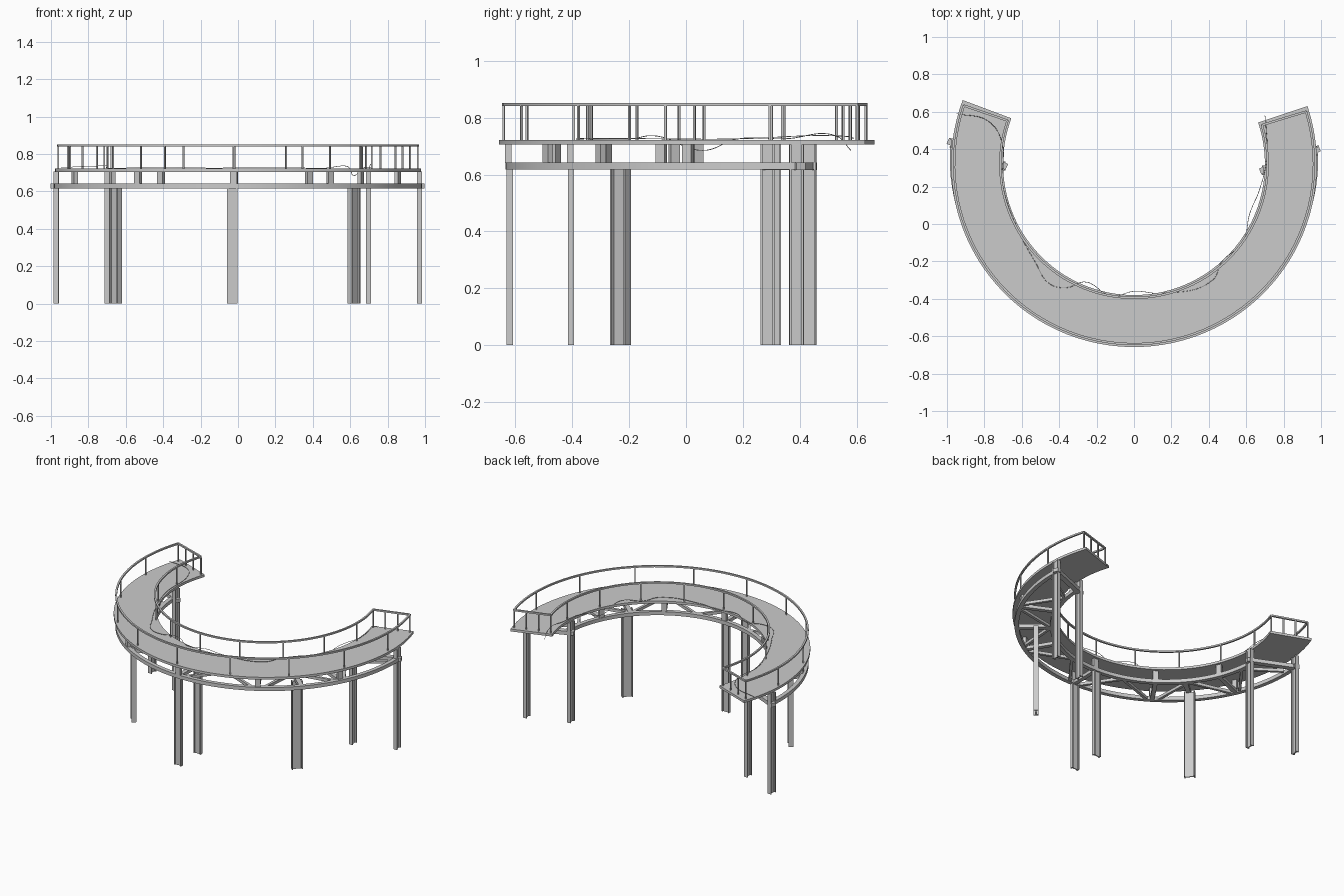
import bpy, bmesh, math
from mathutils import Vector

if "Cube" in bpy.data.objects:
    bpy.data.objects.remove(bpy.data.objects["Cube"])

CY = 0.32                      # centre of the curved walkway
A0, A1 = -200.5, 18.5          # end angles of the deck, degrees
MID = -91.5


def pt(r, a, z, cy=CY):
    a = math.radians(a)
    return Vector((r * math.cos(a), cy + r * math.sin(a), z))


def finish(bm, name):
    bmesh.ops.recalc_face_normals(bm, faces=bm.faces)
    me = bpy.data.meshes.new(name)
    bm.to_mesh(me)
    bm.free()
    ob = bpy.data.objects.new(name, me)
    bpy.context.collection.objects.link(ob)
    bpy.ops.object.select_all(action='DESELECT')
    ob.select_set(True)
    bpy.context.view_layer.objects.active = ob
    bpy.ops.object.shade_smooth_by_angle(angle=math.radians(30))
    return ob


def loft(bm, rings):
    rows = [[bm.verts.new(p) for p in ring] for ring in rings]
    n = len(rows[0])
    for a, b in zip(rows, rows[1:]):
        for i in range(n):
            bm.faces.new((a[i], a[(i + 1) % n], b[(i + 1) % n], b[i]))
    bm.faces.new(rows[0])
    bm.faces.new(rows[-1])


def arc_bar(bm, r0, r1, z0, z1, a0, a1, cy=CY, n=64):
    loft(bm, [[pt(r, a0 + (a1 - a0) * i / n, z, cy)
               for r, z in ((r0, z0), (r1, z0), (r1, z1), (r0, z1))]
              for i in range(n + 1)])


def beam(bm, p, q, w, h):
    # rectangular bar from p to q, w wide in plan and h tall
    p, q = Vector(p), Vector(q)
    d = (q - p).normalized()
    s = d.cross(Vector((0, 0, 1)))
    s = s.normalized() if s.length > 1e-4 else Vector((1, 0, 0))
    u = s.cross(d)
    loft(bm, [[c + s * w / 2 * i + u * h / 2 * j
               for i, j in ((-1, -1), (1, -1), (1, 1), (-1, 1))] for c in (p, q)])


def post(bm, x, y, z0, z1, ang, w, d):
    # upright box: w across, d along the direction ang
    a = math.radians(ang)
    u, v = Vector((math.cos(a), math.sin(a), 0)), Vector((-math.sin(a), math.cos(a), 0))
    loft(bm, [[Vector((x, y, z)) + u * d / 2 * i + v * w / 2 * j
               for i, j in ((-1, -1), (1, -1), (1, 1), (-1, 1))] for z in (z0, z1)])


def h_column(bm, x, y, top, ang, w, d, t=0.007):
    # two flanges at the sides joined by a web
    a = math.radians(ang)
    prof = [(-d / 2, -w / 2), (d / 2, -w / 2), (d / 2, -w / 2 + t), (t / 2, -w / 2 + t),
            (t / 2, w / 2 - t), (d / 2, w / 2 - t), (d / 2, w / 2), (-d / 2, w / 2),
            (-d / 2, w / 2 - t), (-t / 2, w / 2 - t), (-t / 2, -w / 2 + t), (-d / 2, -w / 2 + t)]
    loft(bm, [[Vector((x + u * math.cos(a) - v * math.sin(a),
                       y + u * math.sin(a) + v * math.cos(a), z)) for u, v in prof]
              for z in (0, top)])


# walkway deck
bm = bmesh.new()
arc_bar(bm, 0.70, 0.978, 0.705, 0.722, A0, A1)
finish(bm, "deck")

# lower ring beams
bm = bmesh.new()
arc_bar(bm, 0.957, 0.985, 0.617, 0.642, -186, 4, cy=0.35)
finish(bm, "outer_ring_beam")
bm = bmesh.new()
arc_bar(bm, 0.712, 0.74, 0.617, 0.642, -181, -2)
finish(bm, "inner_ring_beam")

# cross beams at both ends
bm = bmesh.new()
beam(bm, (0.675, 0.28, 0.629), (0.992, 0.405, 0.629), 0.035, 0.026)
beam(bm, (-0.68, 0.305, 0.629), (-0.995, 0.445, 0.629), 0.035, 0.026)
finish(bm, "end_cross_beams")

# radial beams, zigzag bracing and short deck supports
stations = [-157.5, -124.5, -91.5, -58.5, -25.5]
radial, brace, short = bmesh.new(), bmesh.new(), bmesh.new()
for a in stations:
    beam(radial, pt(0.73, a, 0.629), pt(0.945, a, 0.629), 0.028, 0.022)
    for r in (0.727, 0.945):
        p = pt(r, a, 0)
        post(short, p.x, p.y, 0.64, 0.706, a, 0.035, 0.022)
ends = [-184] + stations + [2]
for a, b in zip(ends, ends[1:]):
    m = (a + b) / 2
    for k in (a + 2, b - 2):
        beam(brace, pt(0.735, m, 0.629), pt(0.945, k, 0.629), 0.018, 0.02)
finish(radial, "radial_beams")
finish(brace, "diagonal_braces")
finish(short, "deck_supports")

# columns
bm = bmesh.new()
h_column(bm, -0.03, -0.62, 0.62, -90, 0.055, 0.022)
h_column(bm, -0.03, -0.405, 0.62, -90, 0.055, 0.022)
for x, a in ((0.62, -41.5), (-0.655, -139.5)):
    h_column(bm, x, -0.23, 0.62, a, 0.07, 0.032)
    beam(bm, pt(0.73, a, 0.629), pt(0.95, a, 0.629), 0.03, 0.024)
for x, y, a in ((0.97, 0.388, 3), (0.697, 0.287, 0), (-0.972, 0.433, 177), (-0.7, 0.31, 180)):
    h_column(bm, x, y, 0.706, a, 0.05, 0.026)
finish(bm, "columns")

# handrail
RO, RI, E0, E1 = 0.962, 0.715, A0 + 1.5, A1 - 1.5
bm = bmesh.new()
for r in (RO, RI):
    arc_bar(bm, r - 0.006, r + 0.006, 0.841, 0.852, E0, E1)
for e in (E0, E1):
    beam(bm, pt(RI, e, 0.8465), pt(RO, e, 0.8465), 0.012, 0.011)
finish(bm, "handrail")

# railing posts
bm = bmesh.new()
for r in (RO, RI):
    for a in [E0, E1] + [MID + 22.5 * k for k in range(-4, 5)]:
        p = pt(r, a, 0)
        post(bm, p.x, p.y, 0.72, 0.843, a, 0.008, 0.008)
for e in (E0, E1):
    for k in (1, 2):
        p = pt(RI + (RO - RI) * k / 3, e, 0)
        post(bm, p.x, p.y, 0.72, 0.843, e, 0.008, 0.008)
finish(bm, "railing_posts")

# thin loose cable along the inner edge
path = [(-.95, .59, .728), (-.78, .55, .735), (-.71, .45, .737), (-.70, .2, .726),
        (-.62, -.03, .725), (-.53, -.2, .727), (-.45, -.32, .727), (-.36, -.34, .727),
        (-.26, -.31, .727), (-.12, -.385, .725), (0, -.36, .727), (.15, -.37, .727),
        (.42, -.30, .725), (.47, -.2, .725), (.58, -.1, .735), (.62, .06, .685),
        (.67, .18, .725), (.71, .35, .726), (.705, .53, .735), (.70, .58, .685)]
cu = bpy.data.curves.new("cable", 'CURVE')
cu.dimensions = '3D'
cu.bevel_depth = 0.0015
cu.bevel_resolution = 1
sp = cu.splines.new('BEZIER')
sp.bezier_points.add(len(path) - 1)
for b, p in zip(sp.bezier_points, path):
    b.co = p
    b.handle_left_type = b.handle_right_type = 'AUTO'
bpy.context.collection.objects.link(bpy.data.objects.new("cable", cu))
